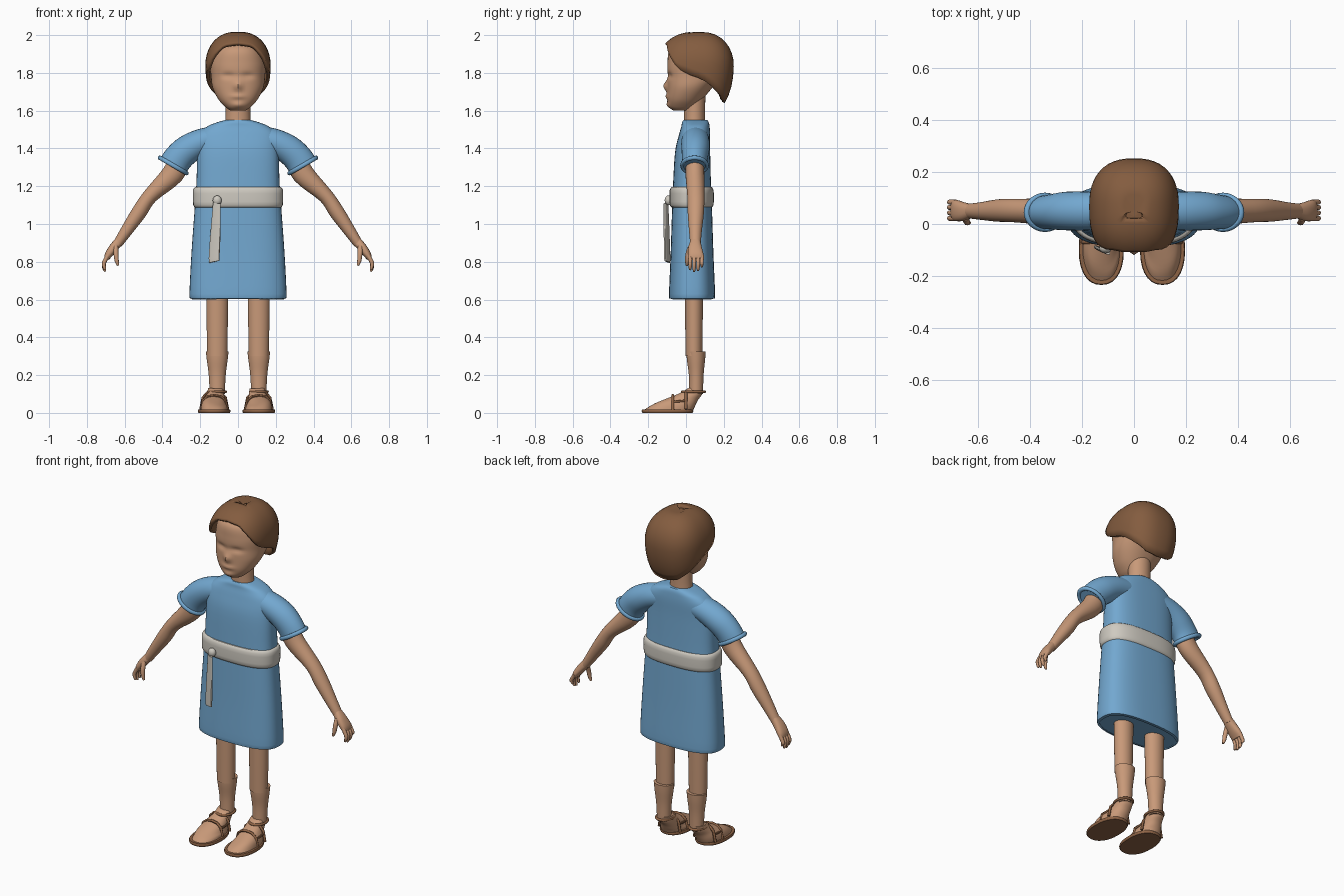
import bpy
import bmesh
from math import sin, cos, acos, pi, exp, radians
from mathutils import Vector

cube = bpy.data.objects.get("Cube")
if cube:
    bpy.data.objects.remove(cube, do_unlink=True)


def material(name, rgb):
    m = bpy.data.materials.new(name)
    m.use_nodes = True
    m.diffuse_color = (*rgb, 1)
    m.node_tree.nodes["Principled BSDF"].inputs["Base Color"].default_value = (*rgb, 1)
    return m


SKIN = material("skin", (0.58, 0.32, 0.19))
BLUE = material("blue_cloth", (0.17, 0.39, 0.63))
HAIR = material("brown_hair", (0.23, 0.108, 0.05))
LINEN = material("pale_linen", (0.62, 0.59, 0.53))
LEATHER = material("sandal_leather", (0.27, 0.125, 0.06))
SIDES = (("left", 1), ("right", -1))


def spow(v, p):
    return (1 if v >= 0 else -1) * abs(v) ** (2 / p)


def catmull(a, b, c, d, t):
    return [0.5 * (2 * q + (r - p) * t + (2 * p - 5 * q + 4 * r - s) * t * t
                   + (3 * q - p - 3 * r + s) * t ** 3) for p, q, r, s in zip(a, b, c, d)]


def finish(name, bm, mat):
    bmesh.ops.recalc_face_normals(bm, faces=bm.faces)
    me = bpy.data.meshes.new(name)
    bm.to_mesh(me)
    bm.free()
    me.materials.append(mat)
    ob = bpy.data.objects.new(name, me)
    bpy.context.collection.objects.link(ob)
    return ob


def loft(name, rings, mat, s=1, n=28, p=2, steps=4, caps=(True, True)):
    """Skin rings (x, y, z, radius in the xz plane, radius in y) along a smooth path."""
    r = [rings[0]] + list(rings) + [rings[-1]]
    path = [catmull(*r[i:i + 4], k / steps) for i in range(len(rings) - 1) for k in range(steps)]
    path.append(rings[-1])
    bm = bmesh.new()
    loops = []
    for i, (x, y, z, ru, rv) in enumerate(path):
        a, b = path[max(i - 1, 0)], path[min(i + 1, len(path) - 1)]
        t = Vector((b[0] - a[0], 0, b[2] - a[2])).normalized()
        u = Vector((0, 1, 0)).cross(t)
        loop = []
        for k in range(n):
            w = 2 * pi * k / n
            q = Vector((x, y + rv * spow(sin(w), p), z)) + u * ru * spow(cos(w), p)
            loop.append(bm.verts.new((q.x * s, q.y, q.z)))
        loops.append(loop)
    for l0, l1 in zip(loops, loops[1:]):
        for k in range(n):
            bm.faces.new((l0[k], l0[k - 1], l1[k - 1], l1[k]))
    for flag, loop in zip(caps, (loops[0], loops[-1])):
        if flag:
            bm.faces.new(loop)
    return finish(name, bm, mat)


def band(name, loc, ru, rv, minor, tilt, mat):
    bpy.ops.mesh.primitive_torus_add(location=loc, rotation=(0, tilt, 0), major_radius=1,
                                     minor_radius=minor / ru, major_segments=32, minor_segments=10)
    ob = bpy.context.object
    ob.name = name
    ob.scale = (ru, rv, ru)
    ob.data.materials.append(mat)


def strap(name, pts, radius, mat):
    cu = bpy.data.curves.new(name, "CURVE")
    cu.dimensions = "3D"
    cu.bevel_depth = radius
    cu.bevel_resolution = 2
    cu.use_fill_caps = True
    sp = cu.splines.new("POLY")
    sp.points.add(len(pts) - 1)
    for pt, co in zip(sp.points, pts):
        pt.co = (*co, 1)
    cu.materials.append(mat)
    ob = bpy.data.objects.new(name, cu)
    bpy.context.collection.objects.link(ob)
    bpy.ops.object.select_all(action="DESELECT")
    ob.select_set(True)
    bpy.context.view_layer.objects.active = ob
    bpy.ops.object.convert(target="MESH")


def ball(name, loc, size, mat):
    bpy.ops.mesh.primitive_uv_sphere_add(segments=16, ring_count=10, radius=1, location=loc)
    ob = bpy.context.object
    ob.name = name
    ob.scale = size
    ob.data.materials.append(mat)


# Head with modelled brow, nose, lips and chin
head = loft("head", [(0, -0.02, 1.6, 0.04, 0.045), (0, -0.018, 1.62, 0.068, 0.07),
                     (0, -0.005, 1.66, 0.104, 0.093), (0, 0.02, 1.72, 0.134, 0.118),
                     (0, 0.045, 1.78, 0.143, 0.143), (0, 0.05, 1.85, 0.145, 0.148),
                     (0, 0.05, 1.92, 0.122, 0.138), (0, 0.055, 1.965, 0.07, 0.09)],
            SKIN, n=64, steps=7, p=2.2)
FEATURES = ((0, 1.73, 0.02, 0.026, -0.022), (0, 1.675, 0.035, 0.012, -0.01),
            (0.05, 1.785, 0.035, 0.016, 0.012), (-0.05, 1.785, 0.035, 0.016, 0.012),
            (0, 1.63, 0.03, 0.016, -0.01))
for v in head.data.vertices:
    if v.co.y < -0.02:
        x, z = v.co.x, v.co.z
        v.co.y += sum(d * exp(-((x - fx) / wx) ** 2 - ((z - fz) / wz) ** 2)
                      for fx, fz, wx, wz, d in FEATURES)
loft("neck", [(0, 0.045, 1.48, 0.075, 0.058), (0, 0.045, 1.56, 0.066, 0.055),
              (0, 0.045, 1.68, 0.066, 0.058)], SKIN)

# Hair cap whose lower edge drops from the forehead to the nape
EDGE = ((0, 1.945), (28, 1.935), (48, 1.885), (65, 1.82), (90, 1.775),
        (120, 1.71), (150, 1.66), (180, 1.648))


def edge_height(deg):
    for (a, za), (b, zb) in zip(EDGE, EDGE[1:]):
        if deg <= b:
            return za + (zb - za) * (deg - a) / (b - a)
    return EDGE[-1][1]


bm = bmesh.new()
crown = bm.verts.new((0, 0.03, 2.0))
columns = []
N, M = 48, 12
for k in range(N):
    az = 2 * pi * k / N
    deg = abs((360 * k / N + 180) % 360 - 180)
    drop = edge_height(deg) - 1.84
    end = acos(drop / (0.16 if drop > 0 else 0.26))
    depth = 0.2 if cos(az) > 0 else 0.17
    col = []
    for j in range(1, M + 1):
        th = end * j / M
        r = sin(th) ** 0.8
        z = 1.84 + cos(th) * (0.16 if cos(th) > 0 else 0.26)
        col.append(bm.verts.new((0.155 * r * spow(sin(az), 2.5),
                                 0.065 - depth * r * spow(cos(az), 2.5), z)))
    columns.append(col)
for k in range(N):
    a, b = columns[k - 1], columns[k]
    bm.faces.new((crown, a[0], b[0]))
    for j in range(M - 1):
        bm.faces.new((a[j], a[j + 1], b[j + 1], b[j]))
hair = finish("hair", bm, HAIR)
mod = hair.modifiers.new("thickness", "SOLIDIFY")
mod.thickness = 0.018

# Tunic, open at the hem
tunic = loft("tunic", [(0, 0.032, 0.61, 0.25, 0.118), (0, 0.032, 0.63, 0.257, 0.122),
                       (0, 0.032, 0.85, 0.246, 0.113), (0, 0.032, 1.1, 0.228, 0.105),
                       (0, 0.032, 1.22, 0.22, 0.1), (0, 0.035, 1.38, 0.215, 0.093),
                       (0, 0.045, 1.47, 0.208, 0.083), (0, 0.05, 1.515, 0.165, 0.075),
                       (0, 0.05, 1.537, 0.115, 0.071), (0, 0.05, 1.55, 0.07, 0.064)],
             BLUE, n=48, p=2.7, caps=(False, True))
mod = tunic.modifiers.new("cloth", "SOLIDIFY")
mod.thickness = 0.012

# Belt with knot and hanging end
loft("belt", [(0, 0.03, 1.087, 0.227, 0.105), (0, 0.03, 1.1, 0.237, 0.116),
              (0, 0.03, 1.14, 0.238, 0.117), (0, 0.03, 1.18, 0.238, 0.116),
              (0, 0.03, 1.195, 0.228, 0.106)], LINEN, n=48, p=2.6, steps=2)
ball("belt_knot", (-0.11, -0.093, 1.125), (0.024, 0.02, 0.026), LINEN)
tail = loft("belt_tail", [(0, 0, 1.11, 0.022, 0.007), (-0.008, 0, 0.95, 0.029, 0.008),
                          (-0.016, 0, 0.82, 0.031, 0.008), (-0.016, 0, 0.8, 0.027, 0.007)],
            LINEN, n=16, p=3)
tail.location = (-0.112, -0.106, 0)
tail.rotation_euler.z = radians(-25)

for side, s in SIDES:
    # Sleeve and rolled cuff
    loft(side + "_sleeve", [(0.1, 0.05, 1.455, 0.066, 0.07), (0.19, 0.05, 1.433, 0.072, 0.075),
                            (0.265, 0.05, 1.395, 0.077, 0.074), (0.315, 0.047, 1.35, 0.078, 0.068),
                            (0.345, 0.045, 1.305, 0.08, 0.064)], BLUE, s)
    band(side + "_cuff", (0.343 * s, 0.045, 1.31), 0.081, 0.066, 0.012, radians(-30) * s, BLUE)

    # Arm and hand
    loft(side + "_arm", [(0.3, 0.045, 1.36, 0.058, 0.048), (0.345, 0.047, 1.265, 0.058, 0.05),
                         (0.465, 0.052, 1.148, 0.04, 0.045), (0.525, 0.052, 1.06, 0.04, 0.043),
                         (0.59, 0.05, 0.965, 0.032, 0.034), (0.637, 0.05, 0.895, 0.025, 0.028)],
         SKIN, s)
    loft(side + "_palm", [(0.628, 0.05, 0.91, 0.024, 0.026), (0.658, 0.048, 0.875, 0.024, 0.036),
                          (0.685, 0.052, 0.838, 0.02, 0.041), (0.696, 0.053, 0.815, 0.013, 0.037)],
         SKIN, s, p=2.4)
    for i, y in enumerate((0.022, 0.043, 0.064, 0.084)):
        low = (0.757, 0.748, 0.752, 0.772)[i]
        loft(f"{side}_finger_{i + 1}", [(0.688, y, 0.835, 0.011, 0.011), (0.709, y, 0.795, 0.011, 0.01),
                                        (0.708, y, low + 0.015, 0.009, 0.009),
                                        (0.702, y, low, 0.005, 0.005)], SKIN, s, n=10)
    loft(side + "_thumb", [(0.648, 0.028, 0.885, 0.014, 0.016), (0.646, 0.012, 0.845, 0.013, 0.014),
                           (0.642, 0.006, 0.805, 0.011, 0.011), (0.634, 0.005, 0.78, 0.006, 0.006)],
         SKIN, s, n=12)

    # Leg
    loft(side + "_upper_leg", [(0.11, 0.042, 1.0, 0.062, 0.052), (0.11, 0.042, 0.6, 0.058, 0.048),
                               (0.11, 0.042, 0.3, 0.053, 0.044)], SKIN, s)
    loft(side + "_lower_leg", [(0.11, 0.053, 0.325, 0.06, 0.051), (0.11, 0.053, 0.28, 0.055, 0.048),
                               (0.11, 0.054, 0.2, 0.045, 0.039), (0.11, 0.053, 0.1, 0.04, 0.037)],
         SKIN, s)

    # Foot and sandal
    cx = 0.118 * s - 0.008
    loft(side + "_foot", [(0, -0.092, 0.015, 0.072, 0.13), (0, -0.067, 0.04, 0.068, 0.117),
                          (-0.004, -0.025, 0.07, 0.056, 0.09), (-0.007, 0.022, 0.1, 0.046, 0.064),
                          (-0.008, 0.05, 0.13, 0.04, 0.04)], SKIN, s, p=2.3).location.x = cx - 0.118 * s + 0.118 * s
    loft(side + "_sole", [(0, -0.098, 0, 0.083, 0.133), (0, -0.098, 0.009, 0.087, 0.137),
                          (0, -0.098, 0.018, 0.084, 0.134)], LEATHER, s, p=2.3,
         steps=2).location.x = cx
    band(side + "_ankle_strap", (0.11 * s, 0.04, 0.112), 0.046, 0.058, 0.007, 0, LEATHER)
    ARCH = ((-0.071, 0.016), (-0.059, 0.065), (-0.034, 0.086), (0, 0.092),
            (0.034, 0.086), (0.059, 0.065), (0.071, 0.016))
    for label, y, lift in (("front", -0.07, 1), ("rear", 0.0, 1.25)):
        strap(f"{side}_{label}_strap", [(cx + x, y, z * lift) for x, z in ARCH], 0.008, LEATHER)
    for label, e in (("outer", 1), ("inner", -1)):
        strap(f"{side}_{label}_side_strap", [(cx + 0.061 * e, -0.07, 0.06),
                                             (cx + 0.063 * e, -0.035, 0.062),
                                             (cx + 0.062 * e, 0, 0.065)], 0.006, LEATHER)

# Smooth shading with crisp rims
bpy.ops.object.select_all(action="DESELECT")
for ob in bpy.context.scene.objects:
    if ob.type == "MESH":
        ob.select_set(True)
        bpy.context.view_layer.objects.active = ob
bpy.ops.object.shade_smooth_by_angle(angle=radians(45))
